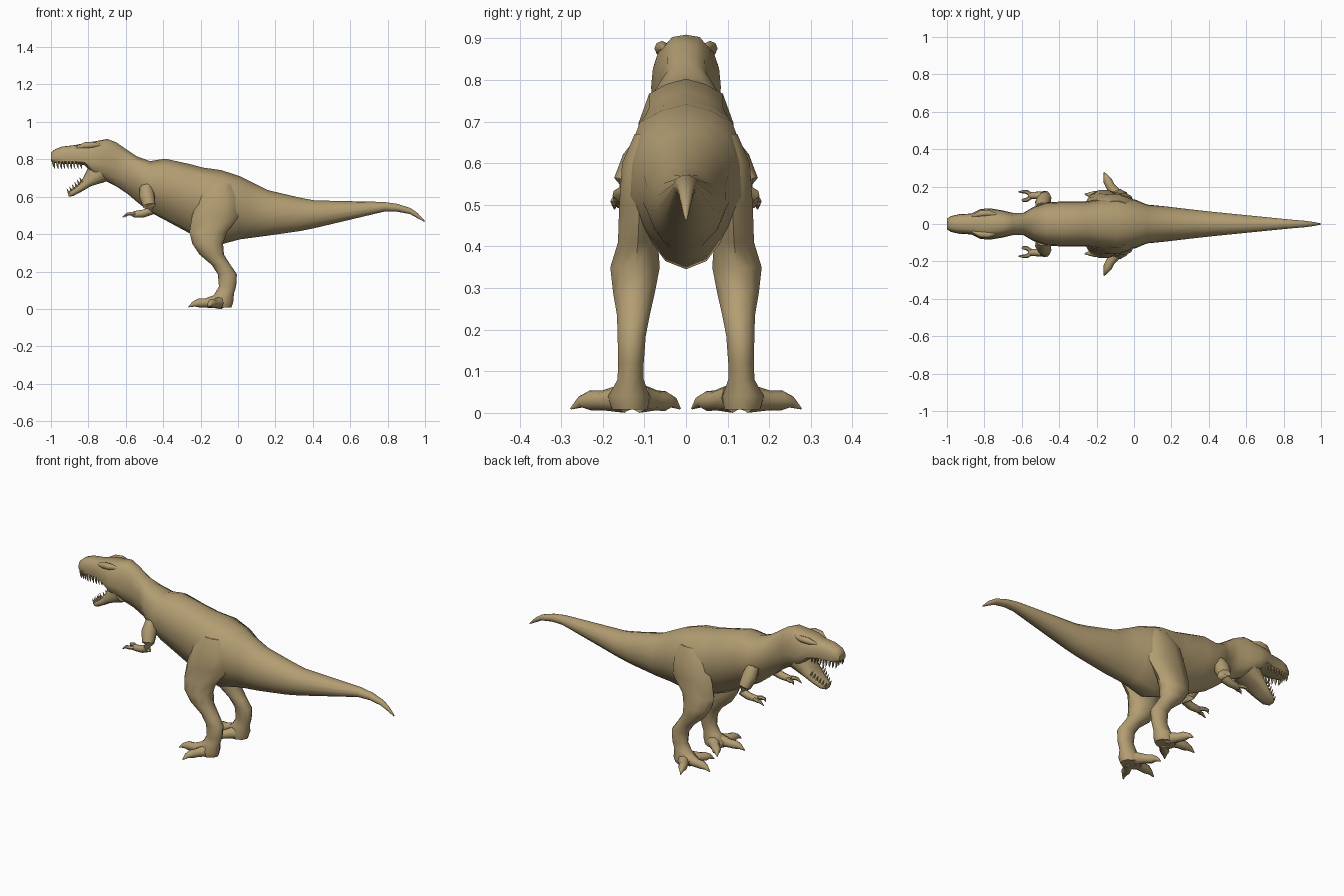
import bpy, bmesh, math
from mathutils import Vector as V

if "Cube" in bpy.data.objects:
    bpy.data.objects.remove(bpy.data.objects["Cube"])

hide = bpy.data.materials.new("tan hide")
hide.diffuse_color = (0.45, 0.34, 0.17, 1)
hide.use_nodes = True
hide.node_tree.nodes["Principled BSDF"].inputs["Base Color"].default_value = hide.diffuse_color

# Half cross-sections (across, up), top to bottom
TRUNK = [(0, 1), (.4, .92), (.74, .78), (.95, .35), (1, -.1), (.72, -.5), (.33, -.9), (0, -1)]
HEAD = [(0, 1), (.5, .97), (.8, .66), (.95, .2), (1, -.3), (.95, -.75), (.55, -1), (0, -1)]
TAIL = [(math.sin(math.pi * i / 7), math.cos(math.pi * i / 7)) for i in range(8)]


def mix(a, b, t):
    return [(p[0] + (q[0] - p[0]) * t, p[1] + (q[1] - p[1]) * t) for p, q in zip(a, b)]


def skin(bm, rings):
    """Join rings of points with quads and cap both ends."""
    rows = [[bm.verts.new(p) for p in r] for r in rings]
    for a, b in zip(rows, rows[1:]):
        for i in range(len(a)):
            j = (i + 1) % len(a)
            bm.faces.new((a[i], a[j], b[j], b[i]))
    bm.faces.new(rows[0])
    bm.faces.new(rows[-1])


def spine_ring(top, bottom, w, half):
    """Symmetric ring between a top and a bottom point in the xz plane."""
    t, b = V((top[0], 0, top[1])), V((bottom[0], 0, bottom[1]))
    c, u = (t + b) / 2, (t - b) / 2
    full = half + [(-y, z) for y, z in half[-2:0:-1]]
    return [c + u * z + V((0, w * y, 0)) for y, z in full]


def tube(bm, pts, n=8):
    """Round tapering limb through (x, y, z, radius) points."""
    rings = []
    P = [V(p[:3]) for p in pts]
    for i, p in enumerate(pts):
        d = (P[min(i + 1, len(P) - 1)] - P[max(i - 1, 0)]).normalized()
        s = d.cross(V((0, 0, 1)) if abs(d.z) < .8 else V((1, 0, 0))).normalized()
        u = s.cross(d)
        ring = []
        for k in range(n):
            a = 2 * math.pi * k / n
            q = P[i] + (s * math.cos(a) + u * math.sin(a)) * p[3]
            q.z = max(q.z, 0)
            ring.append(q)
        rings.append(ring)
    skin(bm, rings)


def finish(bm, name, mirror=False, angle=50):
    bmesh.ops.recalc_face_normals(bm, faces=bm.faces)
    me = bpy.data.meshes.new(name)
    bm.to_mesh(me)
    bm.free()
    me.materials.append(hide)
    ob = bpy.data.objects.new(name, me)
    bpy.context.collection.objects.link(ob)
    bpy.ops.object.select_all(action='DESELECT')
    ob.select_set(True)
    bpy.context.view_layer.objects.active = ob
    bpy.ops.object.shade_smooth_by_angle(angle=math.radians(angle))
    if mirror:
        m = ob.modifiers.new("mirror", 'MIRROR')
        m.use_axis = (False, True, False)


# Skull, neck, trunk and tail: x, top z, bottom z, half width
body = [(-1, .835, .79, .028), (-.98, .853, .78, .042), (-.94, .868, .776, .051),
        (-.87, .876, .775, .056), (-.82, .887, .768, .08), (-.77, .895, .72, .084),
        (-.70, .909, .68, .072), (-.65, .89, .655, .06), (-.59, .848, .615, .06),
        (-.54, .815, .572, .09), (-.47, .79, .517, .115), (-.39, .803, .475, .12),
        (-.26, .775, .405, .12), (-.19, .756, .38, .132), (-.09, .742, .345, .15),
        (.01, .71, .372, .13), (.07, .68, .38, .105), (.16, .635, .392, .097),
        (.33, .595, .416, .077), (.41, .58, .432, .068), (.78, .572, .52, .03),
        (.85, .562, .52, .023), (.92, .54, .507, .017), (.96, .513, .485, .011),
        (.997, .473, .465, .004)]
rings = []
for x, zt, zb, w in body:
    if x < -.5:
        sec = mix(HEAD, TRUNK, min(max((x + .78) / .2, 0), 1))
    else:
        sec = mix(TRUNK, TAIL, min(max((x + .05) / .25, 0), 1))
    rings.append(spine_ring((x, zt), (x, zb), w, sec))
bm = bmesh.new()
skin(bm, rings)
finish(bm, "body")

# Open lower jaw
jaw = [((-.78, .80), (-.70, .682), .07), ((-.828, .70), (-.785, .657), .064),
       ((-.862, .66), (-.835, .628), .052), ((-.893, .638), (-.88, .604), .04),
       ((-.91, .625), (-.905, .60), .022)]
bm = bmesh.new()
skin(bm, [spine_ring(t, b, w, mix(HEAD, TAIL, .3)) for t, b, w in jaw])
finish(bm, "lower_jaw")

# Teeth along both jaws
bm = bmesh.new()
for i in range(9):
    x = -.985 + i * .018
    y = .03 + .017 * min(i / 3, 1)
    tube(bm, [(x, y, .79, .007), (x + .002, y, .765, .005), (x + .006, y, .748, .001)], 5)
for y in (.009, .022):
    tube(bm, [(-.992, y, .795, .006), (-.988, y, .762, .001)], 5)
for i in range(6):
    t = i / 5
    x, y, z = -.835 - .068 * t, .052 - .03 * t, .685 - .06 * t
    tube(bm, [(x, y, z - .008, .007), (x - .012, y, z + .018, .001)], 5)
finish(bm, "teeth", True)

# Brow ridges
bm = bmesh.new()
tube(bm, [(-.865, .04, .862, .006), (-.82, .055, .873, .018), (-.78, .058, .876, .018),
          (-.73, .05, .875, .006)])
finish(bm, "brow_ridge", True)

# Hind leg: z, x range, y range
leg = [(.67, -.16, -.03, .06, .125), (.60, -.21, .0, .06, .156), (.50, -.245, .01, .06, .163),
       (.41, -.26, -.06, .065, .166), (.35, -.245, -.08, .06, .185), (.29, -.205, -.075, .072, .178),
       (.235, -.14, -.04, .085, .168), (.185, -.108, -.006, .095, .166), (.12, -.102, -.01, .1, .165),
       (.08, -.125, -.022, .1, .166), (.04, -.165, -.025, .085, .19), (.008, -.15, -.035, .09, .18)]
bm = bmesh.new()
rings = []
for z, x0, x1, y0, y1 in leg:
    rings.append([V(((x0 + x1) / 2 + (x1 - x0) / 2 * math.cos(a),
                     (y0 + y1) / 2 + (y1 - y0) / 2 * math.sin(a), z))
                  for a in [2 * math.pi * k / 10 for k in range(10)]])
skin(bm, rings)
finish(bm, "hind_leg", True)

# Toes, each ending in a claw: base, knuckle, claw root, tip
bm = bmesh.new()
for a, b, c, d in [((-.09, .15, .035), (-.125, .2, .03), (-.14, .23, .03), (-.16, .277, .01)),
                   ((-.12, .14, .04), (-.175, .15, .032), (-.21, .153, .032), (-.265, .16, .01)),
                   ((-.10, .11, .035), (-.14, .07, .03), (-.16, .05, .028), (-.19, .014, .01))]:
    tube(bm, [(*a, .035), (*b, .024), (*c, .024), ((c[0] + d[0]) / 2, (c[1] + d[1]) / 2, .026, .014),
              (*d, .002)])
finish(bm, "toes", True)

# Small arm with two clawed fingers
bm = bmesh.new()
tube(bm, [(-.49, .085, .65, .035), (-.487, .115, .60, .042), (-.475, .142, .55, .034),
          (-.472, .152, .522, .026), (-.505, .153, .51, .021), (-.55, .152, .506, .018),
          (-.565, .152, .505, .012)])
for y, x in ((.172, -.618), (.128, -.60)):
    tube(bm, [(-.54, .152, .507, .012), (-.575, y, .508, .011), (-.595, y, .506, .009),
              (x, y, .49, .002)], 6)
finish(bm, "arm", True)
